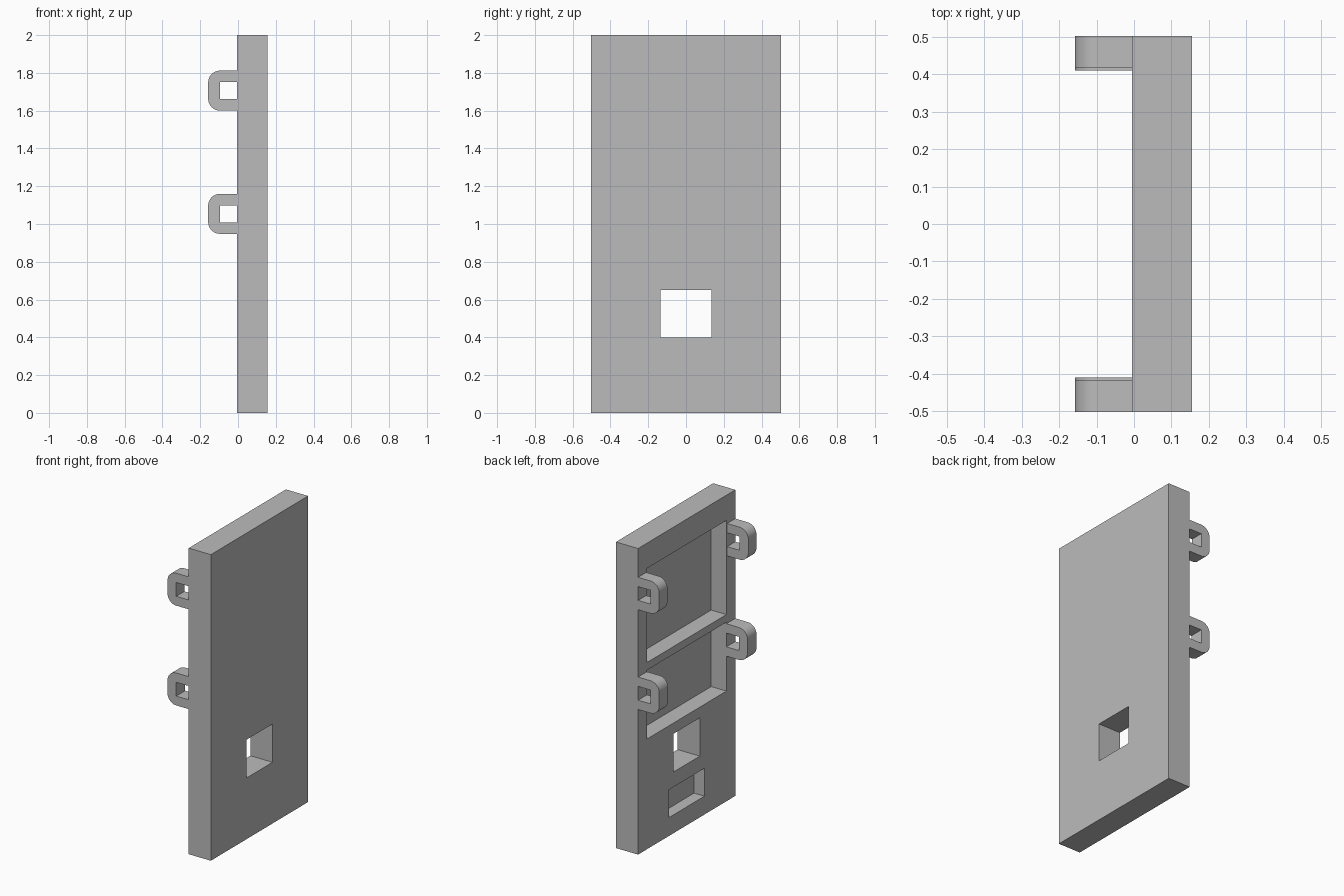
import bpy
import bmesh
from math import cos, sin, pi, radians

old = bpy.data.objects.get("Cube")
if old:
    bpy.data.objects.remove(old, do_unlink=True)

GREY = (0.5, 0.5, 0.5, 1)
mat = bpy.data.materials.new("plain grey")
mat.use_nodes = True
mat.diffuse_color = GREY
bsdf = next(n for n in mat.node_tree.nodes if n.type == 'BSDF_PRINCIPLED')
bsdf.inputs["Base Color"].default_value = GREY

BACK, FACE, HALF = -0.005, 0.155, 0.502   # plate rear face, front face, half width


def finish(name, bm):
    bmesh.ops.recalc_face_normals(bm, faces=bm.faces)
    mesh = bpy.data.meshes.new(name)
    bm.to_mesh(mesh)
    bm.free()
    mesh.materials.append(mat)
    ob = bpy.data.objects.new(name, mesh)
    bpy.context.collection.objects.link(ob)
    return ob


def activate(ob):
    bpy.ops.object.select_all(action='DESELECT')
    ob.select_set(True)
    bpy.context.view_layer.objects.active = ob


def box(name, x0, x1, y0, y1, z0, z1):
    bm = bmesh.new()
    bmesh.ops.create_cube(bm, size=1)
    for v in bm.verts:
        v.co.x = x0 if v.co.x < 0 else x1
        v.co.y = y0 if v.co.y < 0 else y1
        v.co.z = z0 if v.co.z < 0 else z1
    return finish(name, bm)


def cut(target, depth, half_width, z0, z1):
    cutter = box("cutter", BACK - 0.1, BACK + depth, -half_width, half_width, z0, z1)
    cutter.hide_render = True
    activate(target)
    mod = target.modifiers.new("cut", 'BOOLEAN')
    mod.operation = 'DIFFERENCE'
    mod.solver = 'EXACT'
    mod.object = cutter
    bpy.ops.object.modifier_apply(modifier=mod.name)
    bpy.data.objects.remove(cutter, do_unlink=True)


def loop(name, y0, y1, z0, z1):
    """C-shaped bracket with rounded outer corners, open against the plate."""
    x0, xi, r, t = -0.158, -0.095, 0.063, 0.061
    steps = 10
    pts = [(BACK, z0)]
    for cz, start in ((z0 + r, 1.5 * pi), (z1 - r, pi)):
        for i in range(steps + 1):
            a = start - i / steps * pi / 2
            pts.append((x0 + r + r * cos(a), cz + r * sin(a)))
    pts += [(BACK, z1), (BACK, z1 - t), (xi, z1 - t), (xi, z0 + t), (BACK, z0 + t)]
    bm = bmesh.new()
    face = bm.faces.new([bm.verts.new((x, y0, z)) for x, z in pts])
    out = bmesh.ops.extrude_face_region(bm, geom=[face], use_keep_orig=True)
    for v in out["geom"]:
        if isinstance(v, bmesh.types.BMVert):
            v.co.y = y1
    ob = finish(name, bm)
    activate(ob)
    bpy.ops.object.shade_smooth_by_angle(angle=radians(30))


# Plate with two deep pockets, a through window and a shallow slot
plate = box("plate", BACK, FACE, -HALF, HALF, 0, 2)
cut(plate, 0.11, 0.41, 1.22, 1.835)
cut(plate, 0.11, 0.41, 0.72, 1.17)
cut(plate, 0.4, 0.135, 0.40, 0.65)
cut(plate, 0.075, 0.183, 0.12, 0.302)

# Strap loops on both edges
for side, s in (("left", 1), ("right", -1)):
    for level, z0, z1, inner in (("upper", 1.6, 1.812, 0.418), ("lower", 0.948, 1.16, 0.41)):
        y0, y1 = sorted((s * inner, s * HALF))
        loop(f"{level}_{'back' if s > 0 else 'front'}_loop", y0, y1, z0, z1)
